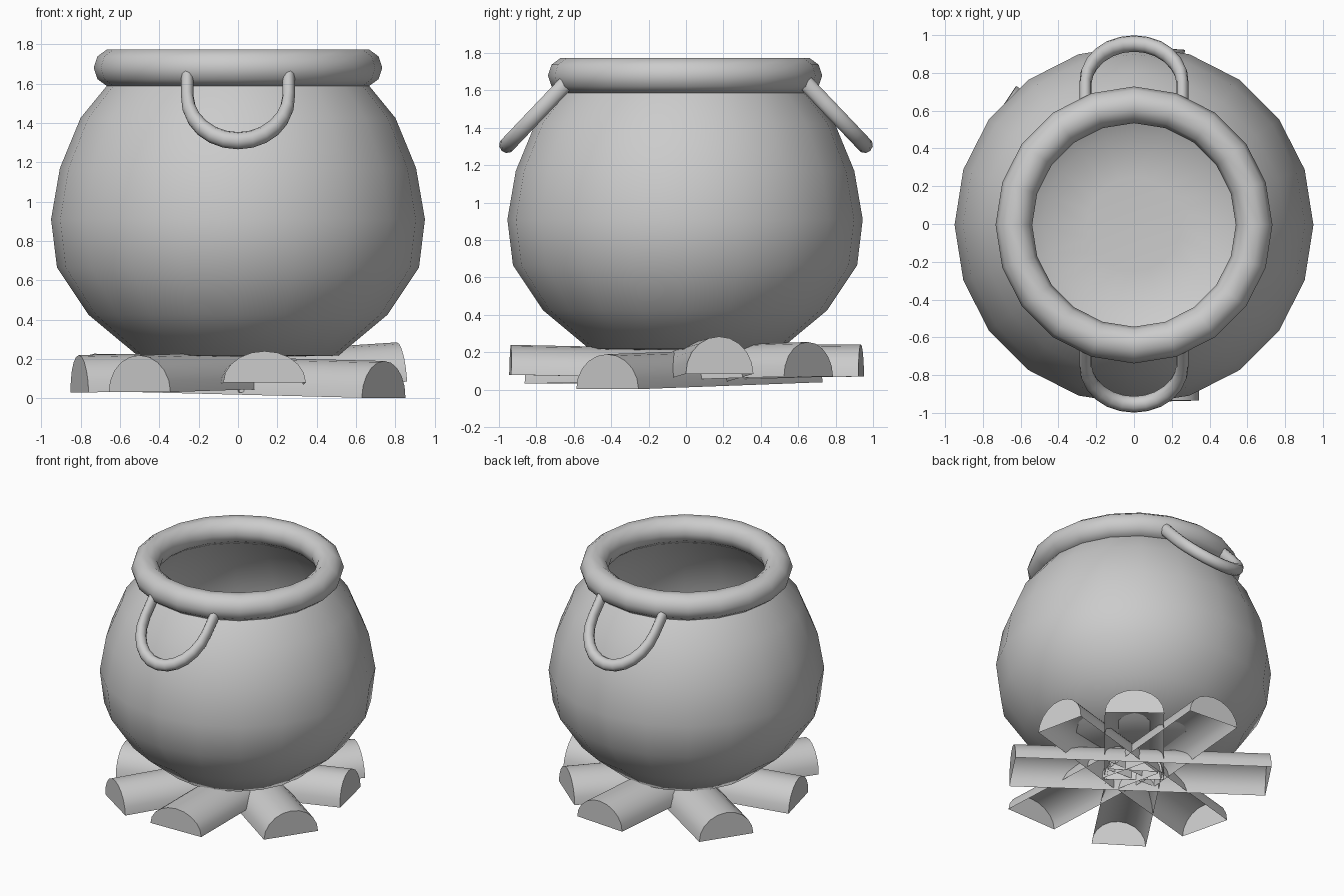
import bpy, bmesh, math
from mathutils import Vector

if "Cube" in bpy.data.objects:
    bpy.data.objects.remove(bpy.data.objects["Cube"])

SIDES = 20


def finish(name, bm, angle=None, y=0.0, recalc=True):
    if recalc:
        bmesh.ops.recalc_face_normals(bm, faces=bm.faces)
    me = bpy.data.meshes.new(name)
    bm.to_mesh(me)
    bm.free()
    ob = bpy.data.objects.new(name, me)
    ob.location.y = y
    bpy.context.collection.objects.link(ob)
    bpy.ops.object.select_all(action='DESELECT')
    ob.select_set(True)
    bpy.context.view_layer.objects.active = ob
    if angle:
        bpy.ops.object.shade_smooth_by_angle(angle=math.radians(angle))
    else:
        bpy.ops.object.shade_smooth()
    return ob


def skin(bm, rings, closed_path=False, closed_ring=True, caps=False):
    """Join successive rings of points with quads."""
    vs = [[bm.verts.new(p) for p in r] for r in rings]
    n = len(vs[0])
    for i in range(len(vs) - (0 if closed_path else 1)):
        a, b = vs[i], vs[(i + 1) % len(vs)]
        for j in range(n if closed_ring else n - 1):
            k = (j + 1) % n
            bm.faces.new((a[j], a[k], b[k], b[j]))
    if caps:
        bm.faces.new(vs[0][::-1])
        bm.faces.new(vs[-1])
    return vs


def circle(r, z):
    return [(r * math.cos(2 * math.pi * i / SIDES),
             r * math.sin(2 * math.pi * i / SIDES), z) for i in range(SIDES)]


# Round pot body: outer wall, then inner wall down to the floor
outer = [(0.25, 0.212), (0.51, 0.217), (0.76, 0.425), (0.92, 0.665), (0.95, 0.91),
         (0.905, 1.17), (0.80, 1.425), (0.665, 1.59), (0.61, 1.65)]
inner = [(0.57, 1.63), (0.625, 1.56), (0.755, 1.40), (0.855, 1.16), (0.90, 0.91),
         (0.87, 0.68), (0.72, 0.46), (0.48, 0.285), (0.25, 0.265)]
bm = bmesh.new()
rings = skin(bm, [circle(r, z) for r, z in outer + inner], caps=True)
finish("pot_body", bm, 60, y=-0.005)

# Thick rolled rim
bm = bmesh.new()
skin(bm, [circle(0.636 + 0.097 * math.cos(t), 1.68 + 0.098 * math.sin(t))
          for t in (2 * math.pi * k / 10 for k in range(10))], closed_path=True)
finish("pot_rim", bm, y=-0.005)


# Drooping U handles, front and back, thicker at the bend
def handle(name, side):
    down = Vector((0, 0.69 * side, -0.724))
    start = Vector((0, 0.64 * side, 1.64))
    normal = Vector((1, 0, 0)).cross(down)
    leg, depth, rad = 0.15, 0.307, 0.257
    path = [(-rad, 0, Vector((-1, 0, 0)), 0.032)]
    for i in range(13):
        t = math.pi * i / 12
        path.append((-rad * math.cos(t), leg + depth * math.sin(t),
                     Vector((-math.cos(t), 0, 0)) + down * math.sin(t),
                     0.032 + 0.012 * math.sin(t)))
    path.append((rad, 0, Vector((1, 0, 0)), 0.032))
    rings = []
    for x, d, out, b in path:
        c = start + down * d + Vector((x, 0, 0))
        rings.append([c + out * (math.cos(a) * b) + normal * (math.sin(a) * 0.044)
                      for a in (2 * math.pi * k / 10 for k in range(10))])
    bm = bmesh.new()
    skin(bm, rings, caps=True)
    finish(name, bm, 50)


handle("front_handle", -1)
handle("back_handle", 1)


# Split firewood logs: half-round shells with closed ends, open underneath
def log(name, outer, inner, width=0.41, height=0.185):
    a, b = Vector(outer), Vector(inner)
    d = (b - a).normalized()
    across = d.cross(Vector((0, 0, 1))).normalized()
    up = across.cross(d)
    arc = [math.pi * k / 10 for k in range(11)]
    section = [across * (width / 2 * math.cos(t)) + up * (height * math.sin(t)) for t in arc]
    bm = bmesh.new()
    skin(bm, [[p + s for s in section] for p in (a, b)], closed_ring=False, caps=True)
    finish(name, bm, 40)


# One long log under the pile
log("long_log", (0.74, -0.42, 0.003), (-0.735, 0.565, 0.04), 0.40, 0.187)

# Short logs radiating from the middle: end x, y, outer z, inner z, width, height, overshoot
ends = [("right_log", 0.82, 0.18, 0.085, 0.03, 0.37, 0.20, 0.04),
        ("back_right_log", 0.545, 0.655, 0.07, 0.05, 0.41, 0.185, 0.04),
        ("back_log", 0.07, 0.937, 0.07, 0.06, 0.40, 0.173, 0.04),
        ("left_log", -0.805, -0.20, 0.03, 0.05, 0.38, 0.19, 0.14),
        ("front_left_log", -0.50, -0.76, 0.032, 0.05, 0.375, 0.187, 0.1),
        ("front_log", 0.135, -0.94, 0.08, 0.06, 0.42, 0.16, 0.04)]
for name, x, y, z_out, z_in, w, h, over in ends:
    x_in = 0.11 if name == "front_log" else -over * x
    log(name, (x, y, z_out), (x_in, -over * y, z_in), w, h)
